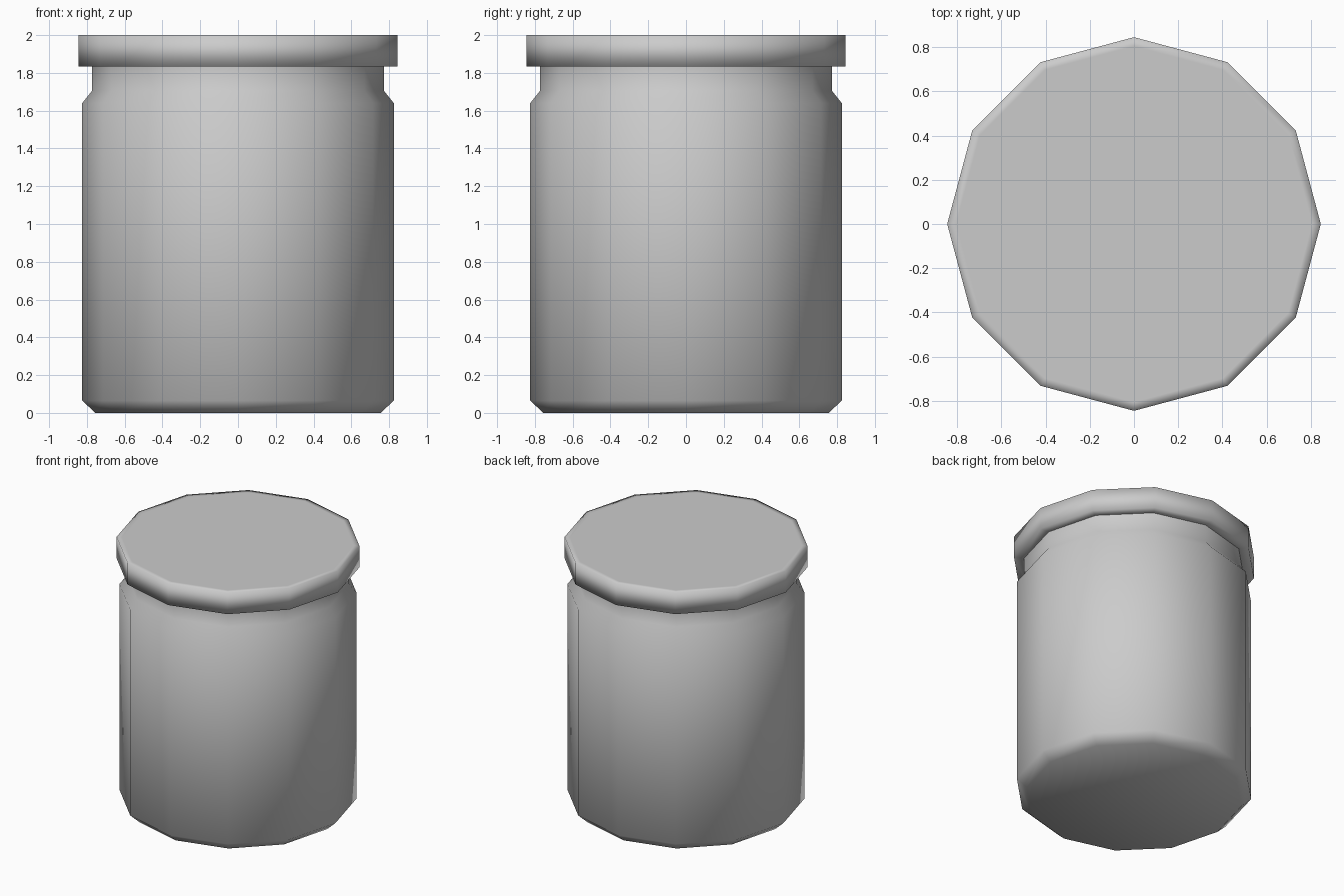
import bpy, bmesh
from math import cos, sin, tau

if "Cube" in bpy.data.objects:
    bpy.data.objects.remove(bpy.data.objects["Cube"])

SIDES = 12


def lathe(name, profile):
    """Revolve (radius, z) points around z; radius 0 closes to a pole."""
    bm = bmesh.new()
    rings = []
    for r, z in profile:
        n = SIDES if r > 0 else 1
        rings.append([bm.verts.new((r * cos(tau * i / SIDES), r * sin(tau * i / SIDES), z))
                      for i in range(n)])
    for a, b in zip(rings, rings[1:]):
        for i in range(SIDES):
            j = (i + 1) % SIDES
            corners = [a[i % len(a)], a[j % len(a)], b[j % len(b)], b[i % len(b)]]
            bm.faces.new(list(dict.fromkeys(corners)))
    bmesh.ops.recalc_face_normals(bm, faces=bm.faces)
    for f in bm.faces:
        f.smooth = True
    mesh = bpy.data.meshes.new(name)
    bm.to_mesh(mesh)
    bm.free()
    obj = bpy.data.objects.new(name, mesh)
    bpy.context.collection.objects.link(obj)
    return obj


# Jar body: chamfered base, straight wall, sloped shoulder, neck
lathe("jar_body", [(0, 0), (0.755, 0), (0.825, 0.065), (0.825, 1.64),
                   (0.773, 1.705), (0.773, 1.835)])

# Lid: overhanging disc with a thin rim band on its top
lathe("jar_lid", [(0.773, 1.835), (0.845, 1.835), (0.845, 2.0), (0.805, 2.0), (0, 2.0)])
